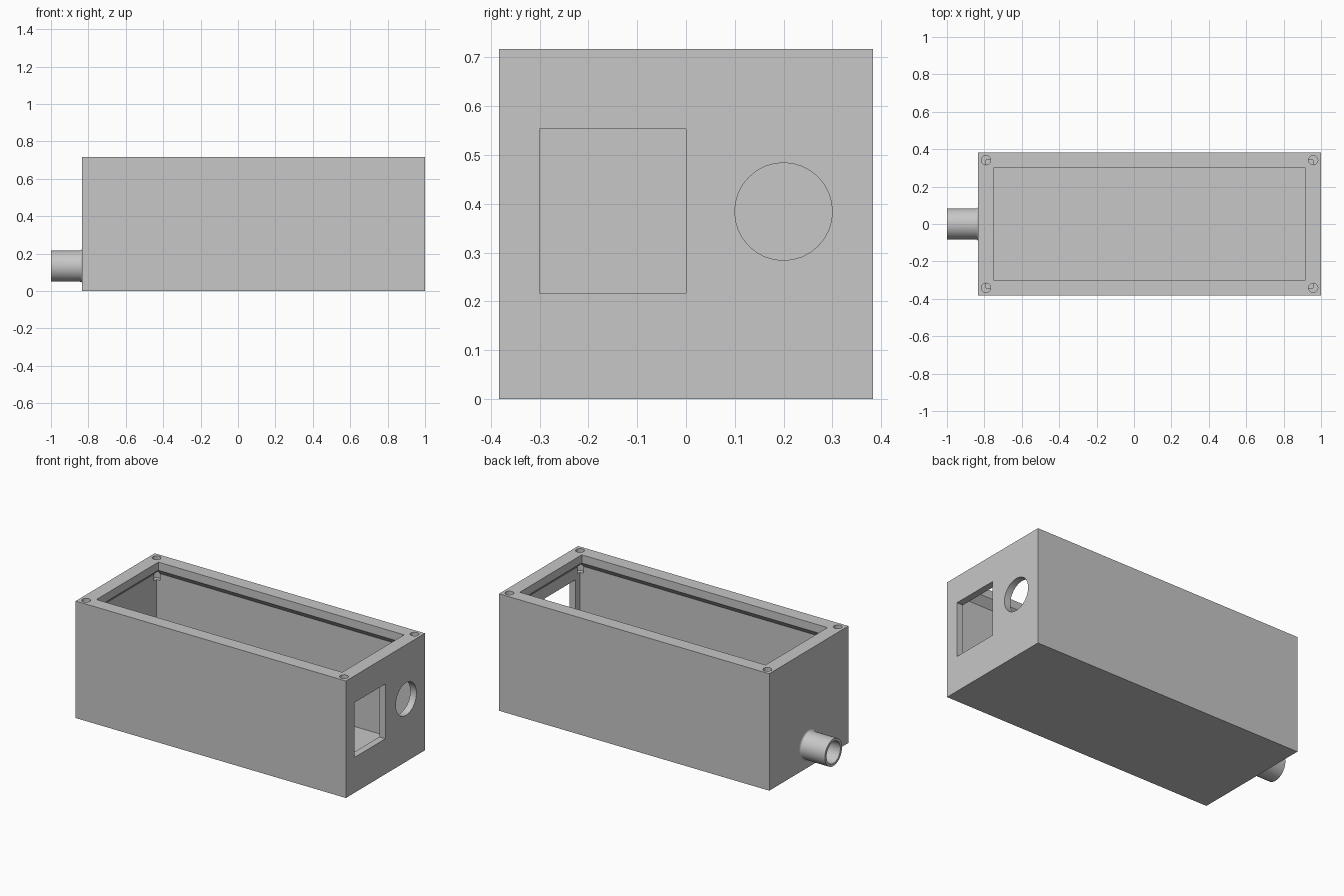
import bpy, bmesh, math
from mathutils import Matrix, Vector

cube = bpy.data.objects.get("Cube")
if cube:
    bpy.data.objects.remove(cube, do_unlink=True)

# Main sizes
X0, X1, HY, H = -0.833, 1.0, 0.383, 0.717
WALL, RIM, LIP = 0.0417, 0.083, 0.05
PIPE_Z, PIPE_R, BORE_R, FILLET = 0.133, 0.083, 0.0667, 0.0125

grey = bpy.data.materials.new("plain grey")
grey.use_nodes = True
colour = (0.57, 0.57, 0.57, 1)
grey.diffuse_color = colour
grey.node_tree.nodes["Principled BSDF"].inputs["Base Color"].default_value = colour


def finish(bm, name):
    bmesh.ops.recalc_face_normals(bm, faces=bm.faces)
    mesh = bpy.data.meshes.new(name)
    bm.to_mesh(mesh)
    bm.free()
    mesh.materials.append(grey)
    obj = bpy.data.objects.new(name, mesh)
    bpy.context.collection.objects.link(obj)
    return obj


def activate(obj):
    bpy.ops.object.select_all(action='DESELECT')
    obj.select_set(True)
    bpy.context.view_layer.objects.active = obj


def bridge(bm, rings):
    for a, b in zip(rings, rings[1:]):
        n = len(a)
        for i in range(n):
            j = (i + 1) % n
            bm.faces.new((a[i], a[j], b[j], b[i]))


def box_cutter(name, center, size):
    bm = bmesh.new()
    bmesh.ops.create_cube(bm, size=1, matrix=Matrix.Translation(center) @ Matrix.Diagonal((*size, 1)))
    return finish(bm, name)


def round_cutter(name, center, radius, depth, sides, along_x=False):
    turn = Matrix.Rotation(math.pi / 2, 4, 'Y') if along_x else Matrix()
    bm = bmesh.new()
    bmesh.ops.create_cone(bm, cap_ends=True, segments=sides, radius1=radius, radius2=radius,
                          depth=depth, matrix=Matrix.Translation(center) @ turn)
    return finish(bm, name)


# Open case: outer walls, overhanging rim with a sloped underside, cavity and floor
bm = bmesh.new()
levels = [(0, 0), (0, H), (RIM, H), (RIM, H - LIP),
          (WALL, H - LIP - RIM + WALL), (WALL, WALL)]
rings = []
for inset, z in levels:
    x0, x1, y = X0 + inset, X1 - inset, HY - inset
    rings.append([bm.verts.new(p) for p in ((x0, -y, z), (x1, -y, z), (x1, y, z), (x0, y, z))])
bridge(bm, rings)
bm.faces.new(rings[0])
bm.faces.new(rings[-1])
case = finish(bm, "case")

# Openings: window, round port, pipe bore and corner screw holes
cutters = [
    box_cutter("window_cutter", (X1, -0.15, 0.385), (0.15, 0.3, 0.336)),
    round_cutter("port_cutter", (X1, 0.2, 0.384), 0.1, 0.15, 32, True),
    round_cutter("bore_cutter", (X0, 0, PIPE_Z), BORE_R, 0.15, 48, True),
]
for x in (X0 + WALL, X1 - WALL):
    for y in (-HY + WALL, HY - WALL):
        cutters.append(round_cutter("screw_cutter", (x, y, H), 0.025, 0.267, 12))

for cutter in cutters:
    cutter.hide_render = True
    mod = case.modifiers.new("opening", 'BOOLEAN')
    mod.operation = 'DIFFERENCE'
    mod.solver = 'EXACT'
    mod.object = cutter
    activate(case)
    bpy.ops.object.modifier_apply(modifier=mod.name)
for cutter in cutters:
    bpy.data.objects.remove(cutter, do_unlink=True)

# Pipe stub: turned profile with a small fillet where it meets the case
profile = [(X0, BORE_R), (-1, BORE_R), (-1, PIPE_R)]
for k in range(6):
    a = k / 5 * math.pi / 2
    profile.append((X0 - FILLET + FILLET * math.sin(a), PIPE_R + FILLET * (1 - math.cos(a))))
bm = bmesh.new()
SIDES = 48
rings = []
for x, r in profile:
    angles = [2 * math.pi * i / SIDES for i in range(SIDES)]
    rings.append([bm.verts.new((x, r * math.cos(a), PIPE_Z + r * math.sin(a))) for a in angles])
bridge(bm, rings + rings[:1])
pipe = finish(bm, "pipe_stub")

for obj in (case, pipe):
    activate(obj)
    bpy.ops.object.shade_smooth_by_angle(angle=math.radians(25))
